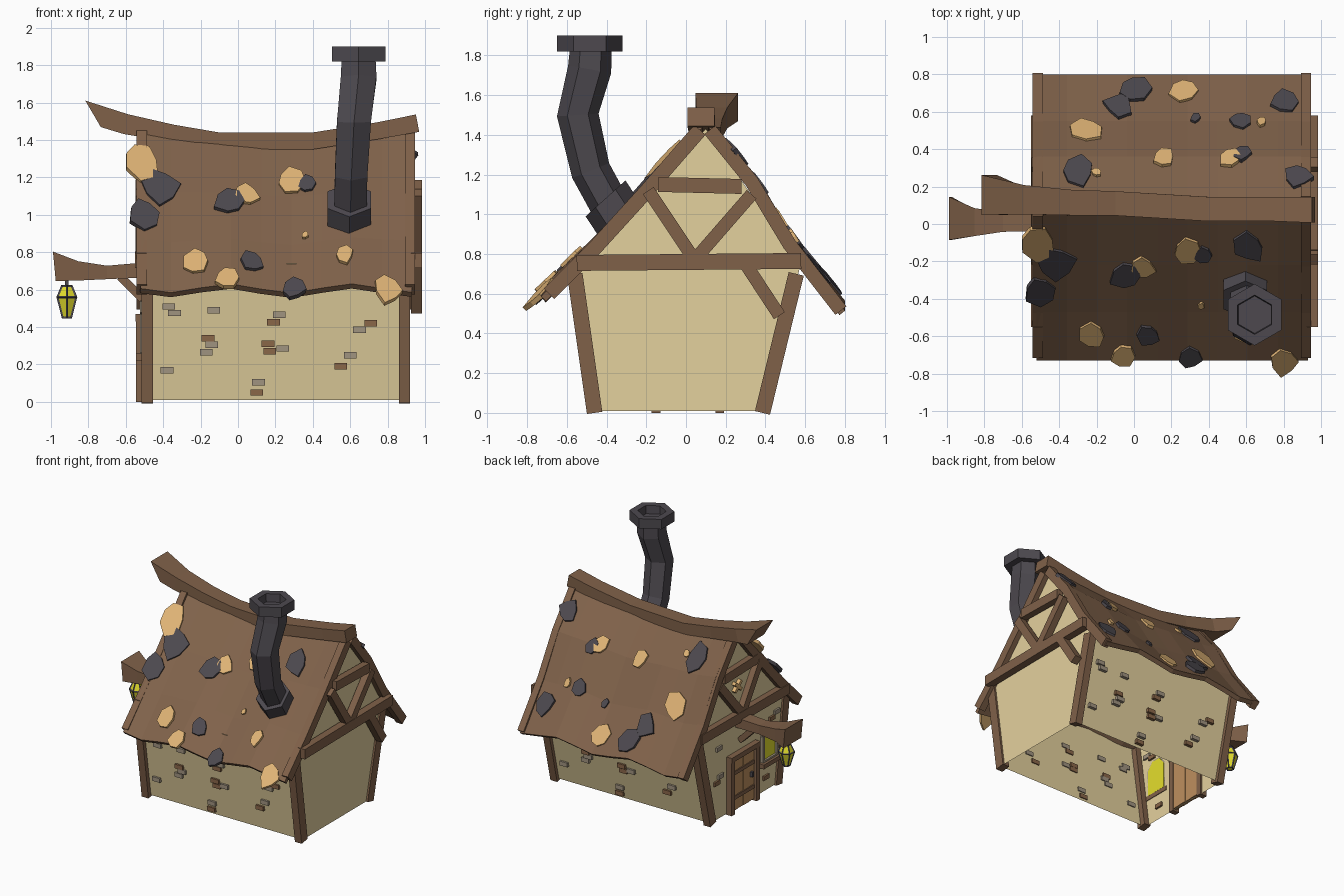
import bpy, bmesh, math, random
from mathutils import Vector, Matrix

if "Cube" in bpy.data.objects:
    bpy.data.objects.remove(bpy.data.objects["Cube"])
random.seed(4)

def mat(name, r, g, b):
    m = bpy.data.materials.new(name)
    lin = lambda c: ((c / 255 + 0.055) / 1.055) ** 2.4
    m.diffuse_color = (lin(r), lin(g), lin(b), 1)
    m.use_nodes = True
    m.node_tree.nodes["Principled BSDF"].inputs["Base Color"].default_value = m.diffuse_color
    return m

PLASTER = mat("plaster", 228, 209, 158)
ROOF = mat("roof_brown", 129, 99, 75)
TIMBER = mat("timber_brown", 128, 97, 73)
CHARCOAL = mat("charcoal", 77, 73, 79)
TAN = mat("tan_shingle", 224, 180, 118)
STONE = mat("grey_brick", 160, 147, 128)
BRICK = mat("brown_brick", 138, 103, 73)
GLOW = mat("yellow_glass", 228, 222, 45)
DOOR = mat("door_wood", 190, 143, 94)

def make(name, verts, faces, m):
    bm = bmesh.new()
    vs = [bm.verts.new(v) for v in verts]
    for f in faces:
        bm.faces.new([vs[i] for i in f])
    bmesh.ops.recalc_face_normals(bm, faces=bm.faces)
    me = bpy.data.meshes.new(name)
    bm.to_mesh(me)
    bm.free()
    me.materials.append(m)
    ob = bpy.data.objects.new(name, me)
    bpy.context.collection.objects.link(ob)
    return ob

def skin(name, rings, m, caps=True):
    """Join equal-sized rings of points into a tube."""
    n = len(rings[0])
    faces = [(r*n + i, r*n + (i+1) % n, (r+1)*n + (i+1) % n, (r+1)*n + i)
             for r in range(len(rings) - 1) for i in range(n)]
    if caps:
        faces += [tuple(range(n)), tuple((len(rings)-1)*n + i for i in range(n))]
    return make(name, [v for r in rings for v in r], faces, m)

def beam(name, pts, w, d, m=TIMBER, side=(1, 0, 0), scale=None, lean=0):
    """Rectangular bar through points; d runs along side, w across it; lean slants the first end."""
    pts = [Vector(p) for p in pts]
    A = Vector(side)
    rings = []
    for i, p in enumerate(pts):
        t = pts[min(i+1, len(pts)-1)] - pts[max(i-1, 0)]
        B = A.cross(t).normalized()
        s = scale[i] / 2 if scale else 0.5
        ring = [p + A*d*a*s + B*w*b*s for a, b in ((-1, -1), (1, -1), (1, 1), (-1, 1))]
        if i == 0:
            for v in ring:
                v.x -= lean * (v.z - p.z)
        rings.append(ring)
    return skin(name, rings, m)

def hexring(c, r, tilt=0):
    M = Matrix.Rotation(math.radians(tilt), 3, 'X')
    return [Vector(c) + M @ Vector((r*math.sin(k*math.pi/3), r*math.cos(k*math.pi/3), 0)) for k in range(6)]

def prism(name, poly, x0, x1, m):
    return skin(name, [[(x, y, z) for y, z in poly] for x in (x0, x1)], m)

# Roof surface: bent slopes, sagging ridge, wavy eaves
PROFILE = [(-.73, .61), (-.47, .88), (-.22, 1.15), (.1, 1.49), (.36, 1.19), (.55, .87), (.8, .54)]

def roof_z(x, y):
    i = 0
    while i < len(PROFILE) - 2 and y > PROFILE[i+1][0]:
        i += 1
    (y0, z0), (y1, z1) = PROFILE[i], PROFILE[i+1]
    z = z0 + (z1 - z0) * (y - y0) / (y1 - y0)
    k = max(0, min(1, (z - .55) / .92))
    sag = .07 * (((x - .2) / .73) ** 2 - 1)
    return z + k*sag + (1 - k) * .026 * math.cos(2*math.pi*(x + .05) / .65)

xs = [-.52 + 1.45*i/9 for i in range(10)]
verts = [(x, y, roof_z(x, y)) for x in xs for y, _ in PROFILE]
n = len(PROFILE)
roof = make("roof", verts, [(i*n+j, (i+1)*n+j, (i+1)*n+j+1, i*n+j+1)
                            for i in range(9) for j in range(n-1)], ROOF)
if roof.data.polygons[0].normal.z < 0:
    roof.data.flip_normals()
sol = roof.modifiers.new("thickness", 'SOLIDIFY')
sol.thickness, sol.offset = .035, -1

# Walls, open underneath
for name, yb, yt in (("front_wall", -.465, -.575), ("back_wall", .4, .575)):
    make(name, [(-.5, yb, .01), (.9, yb, .01), (.9, yt, .74), (-.5, yt, .74)], [(0, 1, 2, 3)], PLASTER)
GABLE = [(-.465, .01), (.4, .01), (.575, .74), (.1, 1.43), (-.575, .74)]
for name, x in (("left_gable_wall", -.5), ("right_gable_wall", .905)):
    make(name, [(x, y, z) for y, z in GABLE], [(0, 1, 2, 3, 4)], PLASTER)

# Ridge beam
beam("ridge_beam", [(-.775, .155, 1.54), (-.6, .13, 1.485), (-.35, .115, 1.435), (-.1, .11, 1.395),
                    (.4, .08, 1.395), (.75, .08, 1.45), (.96, .075, 1.49)],
     .09, .13, side=(0, 1, 0), scale=[1.65, 1.2, 1.05, 1, 1, 1, 1.05], lean=.9)

# Timber framing on both gable ends
for tag, x, out in (("left", -.515, -1), ("right", .92, 1)):
    xo = x + out * (.005 if out < 0 else .035)
    for s, yb, yt in (("front", -.46, -.56), ("back", .385, .555)):
        beam(f"{tag}_{s}_post", [(x - .03*out, yb, 0), (x - .03*out, yt, .7)], .078, .06)
    beam(f"{tag}_front_rafter", [(x, .07, 1.425), (x, -.2, 1.115), (x, -.45, .84), (x, -.69, .60)], .075, .055)
    beam(f"{tag}_back_rafter", [(x, .12, 1.425), (x, .33, 1.165), (x, .52, .85), (x, .78, .515)], .07, .055)
    beam(f"{tag}_tie_beam", [(xo, -.55, .755), (xo, .58, .765)], .08, .06)
    beam(f"{tag}_collar_beam", [(xo, -.14, 1.15), (xo, .28, 1.14)], .075, .055)
    beam(f"{tag}_brace_front", [(xo, -.19, 1.12), (xo, .03, .79)], .065, .055)
    beam(f"{tag}_brace_back", [(xo, .33, 1.1), (xo, .06, .79)], .065, .055)
beam("right_lower_brace", [(.955, .28, .78), (.955, .47, .49)], .065, .06)

# Crooked chimney with tilted collar and hollow cap
skin("chimney_collar", [hexring((.595, -.32, .95), .135, 42), hexring((.595, -.405, 1.08), .135, 42)], CHARCOAL)
skin("chimney_pipe", [hexring((.6, -.36, 1.0), .1, 38), hexring((.605, -.48, 1.22), .1, 22),
                      hexring((.62, -.545, 1.5), .105, 4), hexring((.645, -.485, 1.73), .11, -10),
                      hexring((.645, -.48, 1.83), .105)], CHARCOAL)
C = lambda z: (.645, -.485, z)
skin("chimney_cap", [hexring(C(1.82), .165), hexring(C(1.9), .165), hexring(C(1.9), .105),
                     hexring(C(1.835), .1)], CHARCOAL)

# Lantern arm and bracket
beam("lantern_arm", [(-.982, .03, .725), (-.86, .01, .7), (-.7, .01, .692), (-.5, .02, .705)],
     .08, .115, side=(0, 1, 0), scale=[2, 1.3, .9, 1], lean=.3)
beam("arm_bracket", [(-.63, .02, .67), (-.51, .02, .55)], .045, .06, side=(0, 1, 0))

# Lantern: glowing body inside a dark cage
LR = [(.62, .03), (.56, .058), (.45, .026)]
skin("lantern_glass", [hexring((-.915, .02, z), r) for z, r in LR], GLOW)
cage = skin("lantern_cage", [hexring((-.915, .02, z), r) for z, r in LR], CHARCOAL)
cage.modifiers.new("bars", 'WIREFRAME').thickness = .013
beam("lantern_hook", [(-.915, .02, .61), (-.915, .02, .66)], .02, .02, CHARCOAL)

# Door in the left gable
for i in range(4):
    y = -.095 + i*.07
    beam(f"door_plank_{i+1}", [(-.505, y, .015), (-.505, y, .43)], .066, .03 + .006*(i % 2), DOOR)
for i, z in enumerate((.12, .32)):
    beam(f"door_strap_{i+1}", [(-.524, -.12, z), (-.524, .14, z)], .03, .01)
for s, y in (("front", -.15), ("back", .17)):
    beam(f"door_{s}_jamb", [(-.515, y, 0), (-.515, y, .44)], .045, .06)
beam("door_lintel", [(-.515, -.175, .45), (-.515, .195, .45)], .04, .065)
beam("door_handle", [(-.53, -.09, .21), (-.53, -.09, .25)], .02, .02, CHARCOAL)

# Window in the left gable
WIN = [(-.43, .26), (-.25, .26), (-.25, .47), (-.3, .53), (-.38, .53), (-.43, .47)]
prism("window_glass", WIN, -.507, -.497, GLOW)
for i in range(6):
    a, b = WIN[i], WIN[(i+1) % 6]
    beam(f"window_frame_{i+1}", [(-.512, *a), (-.512, *b)], .022, .024, STONE)
beam("window_sill", [(-.52, -.45, .24), (-.52, -.22, .24)], .035, .05)

# Small crossed ornament in the left gable
for i, s in enumerate((-1, 1)):
    beam(f"gable_ornament_{i+1}", [(-.515, .08 - .04*s, .97), (-.515, .08 + .04*s, 1.04)], .025, .03, TAN)

# Scattered bricks: front list reused, flipped, on the back
BRICKS = [(-.37, .51, 0), (-.34, .475, 0), (-.13, .49, 0), (.22, .465, 0), (.19, .425, 1), (.71, .42, 1),
          (.65, .385, 0), (-.16, .34, 1), (-.14, .305, 0), (-.17, .265, 0), (.16, .31, 1), (.17, .27, 1),
          (.24, .285, 0), (.6, .25, 0), (.55, .19, 1), (-.38, .17, 0), (.11, .105, 0), (.1, .05, 1)]
for i, (x, z, c) in enumerate(BRICKS):
    m = (STONE, BRICK)[c]
    for side, bx, y in (("front", x, -.468 - .15*z), ("back", .4 - x, .403 + .24*z)):
        beam(f"{side}_brick_{i+1}", [(bx - .034, y, z), (bx + .034, y, z)], .034, .03, m, side=(0, 1, 0))
for i, (y, z) in enumerate([(-.44, .6), (-.38, .57), (.28, .35), (.33, .31), (.3, .58), (-.3, .12)]):
    beam(f"gable_brick_{i+1}", [(-.5, y - .034, z), (-.5, y + .034, z)], .034, .03, (STONE, BRICK)[i % 2])

# Loose shingles: x, y, radius
TANS = [(-.52, -.09, .11), (.04, -.23, .07), (.28, -.14, .075), (-.22, -.59, .08), (-.06, -.7, .06),
        (.57, -.57, .055), (.8, -.73, .08), (.36, -.43, .02), (.27, .71, .085), (-.25, .5, .085),
        (.16, .35, .055), (.52, .35, .065), (.68, .54, .03), (-.2, .27, .03)]
DARKS = [(-.42, -.2, .1), (-.5, -.35, .09), (-.04, -.27, .09), (.37, -.16, .045), (.08, -.59, .06),
         (.3, -.71, .06), (.62, -.12, .085), (.0, .72, .085), (-.08, .63, .08), (.8, .65, .075),
         (.57, .55, .06), (.33, .56, .03), (-.3, .28, .095), (.58, .37, .05), (.88, .25, .075)]
for tag, items, m in (("tan", TANS, TAN), ("dark", DARKS, CHARCOAL)):
    for i, (x, y, r) in enumerate(items):
        e = .02
        p = Vector((x, y, roof_z(x, y)))
        u = Vector((1, 0, (roof_z(x+e, y) - roof_z(x-e, y)) / (2*e))).normalized()
        v = Vector((0, 1, (roof_z(x, y+e) - roof_z(x, y-e)) / (2*e))).normalized()
        nrm = u.cross(v).normalized()
        spin = random.random()
        poly = [((k + spin) * math.pi / 3.5, r * random.uniform(.72, 1.18)) for k in range(7)]
        skin(f"{tag}_shingle_{i+1}", [[p + u*(q*math.cos(a)) + v*(q*1.25*math.sin(a)) + nrm*h for a, q in poly]
                                      for h in (-.01, .016)], m)
